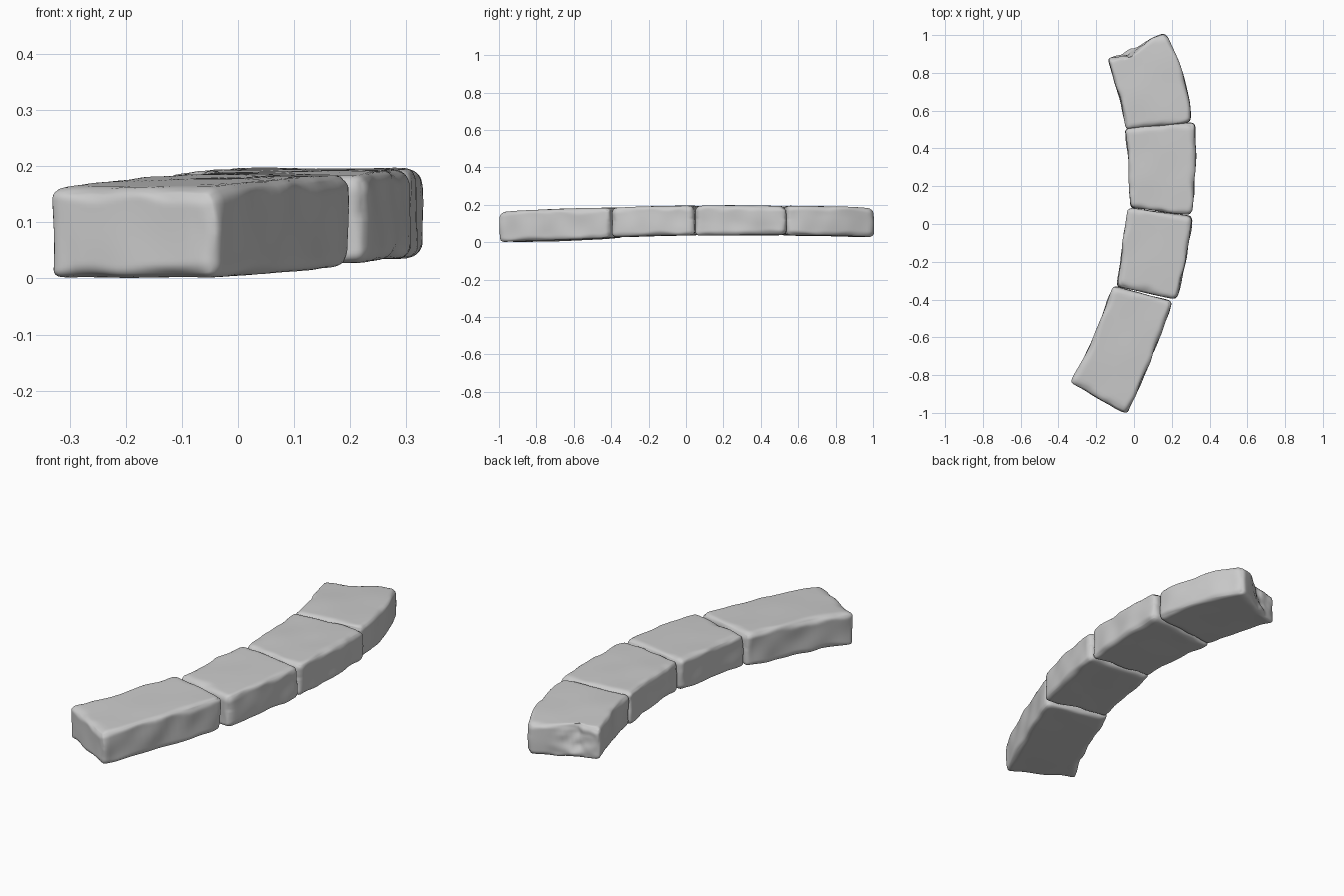
import bpy, bmesh, math
from mathutils import Vector, noise

if "Cube" in bpy.data.objects:
    bpy.data.objects.remove(bpy.data.objects["Cube"])


def through(p, t):
    """Quadratic curve through three values at t = 0, 0.5, 1."""
    a, b, c = p
    return a * (2 * (t - .5) * (t - 1)) + b * (4 * t * (1 - t)) + c * (2 * t * (t - .5))


def spread(u):
    """Crowd grid lines towards the stone's edges."""
    return 0.4 * u + 0.6 * math.sin(u * math.pi / 2)


def stone(name, left, right, bottom, top, seed, broken_end=False):
    left = [Vector(p) for p in left]
    right = [Vector(p) for p in right]
    half = Vector(((right[1] - left[1]).length / 2,
                   (left[2] + right[2] - left[0] - right[0]).length / 4,
                   (top[1] - bottom[1]) / 2))
    bm = bmesh.new()
    bmesh.ops.create_cube(bm, size=2)
    bmesh.ops.subdivide_edges(bm, edges=bm.edges[:], cuts=27, use_grid_fill=True)
    shift = Vector((seed * 7.3, seed * 3.1, seed * 5.7))
    for v in bm.verts:
        p = Vector([spread(c) * h for c, h in zip(v.co, half)])
        # worn edges: rounding radius varies along the stone
        r = 0.026 + 0.018 * noise.noise(p * 11 + shift)
        if p.z > 0:
            r += 0.012 * max(0, noise.noise(p * 19 - shift))
        core = Vector([max(-(h - r), min(h - r, c)) for c, h in zip(p, half)])
        d = p - core
        if d.length > 1e-6:
            p = core + d.normalized() * r
        # bend into the curved outline
        s, t, w = [(c / h + 1) / 2 for c, h in zip(p, half)]
        xy = through(left, t).lerp(through(right, t), s)
        z = through(bottom, t) * (1 - w) + through(top, t) * w
        q = Vector((xy.x, xy.y, z))
        # dressed-stone unevenness, strongest on the two long sides
        n = noise.noise(q * 9 + shift)
        q.x += (0.009 if s < .15 or s > .85 else 0.003) * n
        q.y += 0.004 * noise.noise(q * 8 - shift)
        q.z += 0.003 * noise.noise(q * 6 + shift * 2)
        # fractured far end
        if broken_end and t > .9:
            k = (t - .9) / .1
            bite = max(0, 1 - abs(s - .35) / .4)
            q.y -= k * bite * (0.02 + 0.03 * w + 0.02 * noise.noise(q * 22))
        v.co = q
    bmesh.ops.recalc_face_normals(bm, faces=bm.faces[:])
    me = bpy.data.meshes.new(name)
    bm.to_mesh(me)
    bm.free()
    me.shade_smooth()
    ob = bpy.data.objects.new(name, me)
    bpy.context.collection.objects.link(ob)
    return ob


# four curb stones, front to back: left edge, right edge, underside, top
stone("curb_stone_front",
      [(-.335, -.84), (-.205, -.575), (-.112, -.325)],
      [(-.04, -1.01), (.095, -.70), (.205, -.41)],
      (0, .01, .024), (.162, .178, .184), 1)
stone("curb_stone_second",
      [(-.09, -.33), (-.062, -.115), (-.035, .085)],
      [(.225, -.40), (.275, -.18), (.31, .042)],
      (.026, .033, .036), (.184, .192, .195), 2)
stone("curb_stone_third",
      [(-.018, .085), (-.026, .29), (-.05, .505)],
      [(.307, .045), (.324, .29), (.322, .54)],
      (.036, .036, .036), (.194, .196, .193), 3)
stone("curb_stone_back",
      [(-.04, .498), (-.085, .69), (-.14, .885)],
      [(.30, .538), (.268, .765), (.165, 1.012)],
      (.036, .034, .027), (.193, .192, .182), 4, True)
